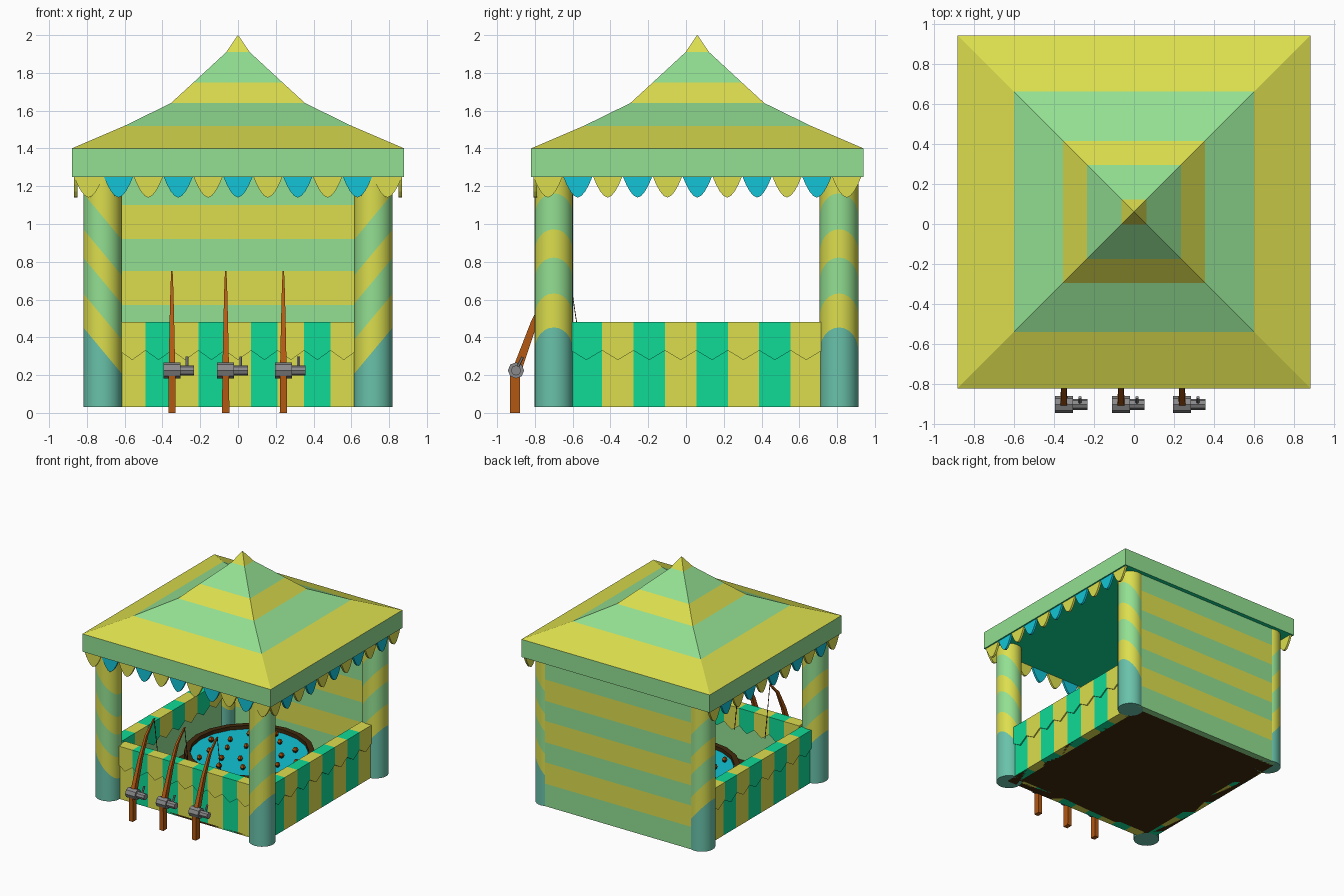
import bpy, bmesh, math, random
from mathutils import Vector, Matrix

if "Cube" in bpy.data.objects:
    bpy.data.objects.remove(bpy.data.objects["Cube"])

random.seed(4)
CY = 0.06  # centre of the tent in y


def srgb(r, g, b):
    return tuple((c / 255 / 12.92) if c < 11 else ((c / 255 + 0.055) / 1.055) ** 2.4 for c in (r, g, b)) + (1,)


PALETTE = {"yellow": (220, 222, 78), "light_green": (147, 224, 146), "emerald": (16, 218, 150),
           "teal": (105, 194, 170), "cyan": (18, 196, 214), "wood": (178, 88, 18),
           "dark_brown": (64, 42, 14), "grey": (138, 138, 140)}
NAMES = list(PALETTE)
MATS = []
for n in NAMES:
    m = bpy.data.materials.new(n)
    m.diffuse_color = srgb(*PALETTE[n])
    m.use_nodes = True
    m.node_tree.nodes["Principled BSDF"].inputs["Base Color"].default_value = m.diffuse_color
    MATS.append(m)
YEL, GRN, EME, TEAL, CYAN, WOOD, DARK, GREY = range(8)


def finish(bm, name, smooth=False):
    bmesh.ops.recalc_face_normals(bm, faces=bm.faces)
    me = bpy.data.meshes.new(name)
    bm.to_mesh(me)
    bm.free()
    for m in MATS:
        me.materials.append(m)
    ob = bpy.data.objects.new(name, me)
    bpy.context.collection.objects.link(ob)
    if smooth:
        bpy.ops.object.select_all(action='DESELECT')
        ob.select_set(True)
        bpy.context.view_layer.objects.active = ob
        bpy.ops.object.shade_smooth_by_angle(angle=math.radians(35))
    return ob


def prism(bm, a, b, col):
    """Solid between two matching outlines."""
    va = [bm.verts.new(p) for p in a]
    vb = [bm.verts.new(p) for p in b]
    n = len(va)
    fs = [bm.faces.new(va), bm.faces.new(vb)]
    fs += [bm.faces.new((va[i], va[(i + 1) % n], vb[(i + 1) % n], vb[i])) for i in range(n)]
    for f in fs:
        f.material_index = col
    return fs


def rect(cx, cy, z, hx, hy):
    return [(cx - hx, cy - hy, z), (cx + hx, cy - hy, z), (cx + hx, cy + hy, z), (cx - hx, cy + hy, z)]


def box(bm, x0, x1, y0, y1, z0, z1, col):
    c = ((x0 + x1) / 2, (y0 + y1) / 2)
    h = ((x1 - x0) / 2, (y1 - y0) / 2)
    return prism(bm, rect(*c, z0, *h), rect(*c, z1, *h), col)


def loft(bm, rings, cols):
    """Stack of rectangles (cx, cy, z, hx, hy); one colour per band."""
    vs = [[bm.verts.new(p) for p in rect(*r)] for r in rings]
    bottom = bm.faces.new(vs[0])
    top = bm.faces.new(vs[-1])
    bottom.material_index, top.material_index = cols[0], cols[-1]
    for a, b, c in zip(vs, vs[1:], cols):
        for i in range(4):
            bm.faces.new((a[i], a[(i + 1) % 4], b[(i + 1) % 4], b[i])).material_index = c
    return bottom


def cyl(bm, c, axis, r, length, seg, col):
    rot = Vector((0, 0, 1)).rotation_difference(Vector(axis)).to_matrix().to_4x4()
    r = bmesh.ops.create_cone(bm, cap_ends=True, segments=seg, radius1=r, radius2=r, depth=length,
                              matrix=Matrix.Translation(c) @ rot)
    for f in {f for v in r["verts"] for f in v.link_faces}:
        f.material_index = col


# roof: skirt plus curved striped pyramid, emerald ceiling
bm = bmesh.new()
prof = [(1.25, .88), (1.40, .88), (1.52, .60), (1.64, .355), (1.75, .235), (1.91, .062), (2.0, .0008)]
ceiling = loft(bm, [(0, CY, z, h, h) for z, h in prof], [GRN, YEL, GRN, YEL, GRN, YEL])
ceiling.material_index = EME
finish(bm, "roof")

# scalloped valance on front, left and right
SIDES = {"front": lambda u, d, z: (u, CY - d, z),
         "right": lambda u, d, z: (d, CY + u, z),
         "left": lambda u, d, z: (-d, CY + u, z)}
for side, at in SIDES.items():
    bm = bmesh.new()
    w = 1.74 / 11
    for i in range(11):
        uc = -0.87 + w * (i + .5)
        pts = [(uc + t * w / 2, 1.14 + .115 * abs(t) ** 1.8) for t in [k / 4 for k in range(-4, 5)]]
        prism(bm, [at(u, .85, z) for u, z in pts], [at(u, .868, z) for u, z in pts], CYAN if i % 2 else YEL)
    finish(bm, side + "_valance")

# pillars cut into slanted stripes that rise towards the outside
CUTS = [.33, .51, .70, .85, 1.04]
BANDS = [TEAL, YEL, GRN, YEL, GRN, YEL]
for sx, sn in ((-1, "left"), (1, "right")):
    for y, yn in ((-.70, "front"), (.81, "back")):
        bm = bmesh.new()
        x = .717 * sx
        cyl(bm, (x, y, .64), (0, 0, 1), .102, 1.22, 24, TEAL)
        for c in CUTS:
            bmesh.ops.bisect_plane(bm, geom=bm.verts[:] + bm.edges[:] + bm.faces[:],
                                   plane_co=(x, y, c), plane_no=(-1.2 * sx, 0, 1))
        for f in bm.faces:
            p = f.calc_center_median()
            h = p.z - 1.2 * sx * (p.x - x)
            f.material_index = BANDS[sum(h > c for c in CUTS)]
        finish(bm, f"{yn}_{sn}_pillar", True)

# back wall with level stripes
bm = bmesh.new()
levels = [.03, .22, .40, .57, .75, .92, 1.10, 1.25]
for i in range(7):
    box(bm, -.72, .72, .85, .905, levels[i], levels[i + 1], YEL if i % 2 else GRN)
finish(bm, "back_wall")

# low striped counters with a pointed cloth hung over both faces
COUNTERS = [("front", lambda u, v, z: (u, -.70 - v, z), -.63, .63, 9, 0),
            ("right", lambda u, v, z: (.74 + v, u, z), -.61, .72, 8, 1),
            ("left", lambda u, v, z: (-.74 - v, u, z), -.61, .72, 8, 1)]
for side, at, u0, u1, n, first in COUNTERS:
    bm, cloth = bmesh.new(), bmesh.new()
    w = (u1 - u0) / n
    for i in range(n):
        a, b = u0 + i * w, u0 + (i + 1) * w
        col = (YEL, EME)[(i + first) % 2]
        sq = [(a, .03), (b, .03), (b, .47), (a, .47)]
        fs = prism(bm, [at(u, -.08, z) for u, z in sq], [at(u, 0, z) for u, z in sq], col)
        fs[0].material_index = GRN
        flap = [(a, .48), (a, .33), ((a + b) / 2, .28), (b, .33), (b, .48)]
        for v in (0, -.09):
            prism(cloth, [at(u, v, z) for u, z in flap], [at(u, v + .01, z) for u, z in flap], col)
        top = [(a, .47), (b, .47), (b, .48), (a, .48)]
        prism(cloth, [at(u, -.08, z) for u, z in top], [at(u, 0, z) for u, z in top], col)
    finish(bm, side + "_counter")
    finish(cloth, side + "_counter_cloth")

# floor
bm = bmesh.new()
box(bm, -.735, .735, -.70, .86, .03, .045, DARK)
finish(bm, "floor")

# pool: tub, rim and water
PX, PY = 0, .15
bm = bmesh.new()
tub = [(.50, .04), (.50, .28), (.455, .28), (.455, .25)]
N = 20
rings = [[bm.verts.new((PX + r * math.cos(k * math.tau / N), PY + r * math.sin(k * math.tau / N), z))
          for k in range(N)] for r, z in tub]
for a, b in zip(rings, rings[1:]):
    for k in range(N):
        bm.faces.new((a[k], a[(k + 1) % N], b[(k + 1) % N], b[k])).material_index = DARK
bm.faces.new(rings[-1]).material_index = CYAN
bm.faces.new(rings[0]).material_index = DARK
finish(bm, "pool")

# small floating fish
bm = bmesh.new()
for i in range(22):
    r, t = .41 * math.sqrt((i + .5) / 22), i * 2.4
    x, y, s = PX + r * math.cos(t), PY + r * math.sin(t), random.uniform(.013, .018)
    loft(bm, [(x, y, .245, s * .5, s * .5), (x, y, .27, s, s), (x, y, .29, s * .6, s * .6)],
         [DARK, WOOD])
finish(bm, "toy_fish")

# fishing rods with reels and lines
for x, name in ((-.35, "left"), (-.065, "middle"), (.24, "right")):
    bm = bmesh.new()
    loft(bm, [(x, -.905, 0, .019, .026), (x, -.905, .2, .018, .026), (x, -.80, .49, .012, .018),
              (x, -.72, .65, .008, .014), (x, -.62, .75, .004, .010)], [WOOD] * 4)
    finish(bm, name + "_rod")
    bm = bmesh.new()
    cyl(bm, (x, -.90, .225), (1, 0, 0), .043, .09, 8, GREY)
    cyl(bm, (x + .08, -.90, .225), (1, 0, 0), .027, .075, 8, GREY)
    cyl(bm, (x + .08, -.882, .262), (0, .45, .9), .008, .075, 6, GREY)
    finish(bm, name + "_reel")
    bm = bmesh.new()
    loft(bm, [(x, -.555, .32, .002, .002), (x, -.62, .75, .002, .002)], [DARK])
    finish(bm, name + "_line")
